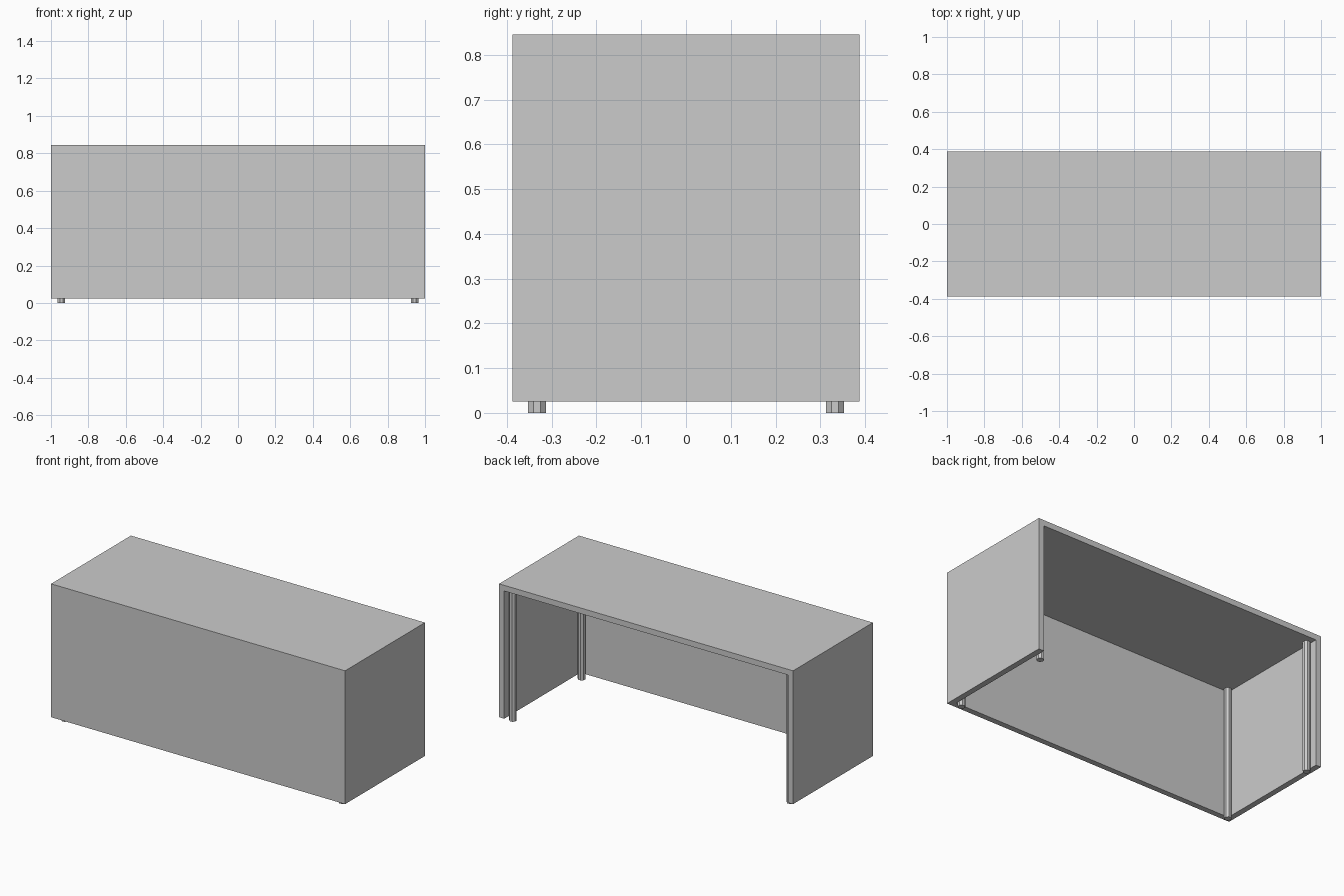
import bpy, math

if "Cube" in bpy.data.objects:
    bpy.data.objects.remove(bpy.data.objects["Cube"])

W, D, H = 2.0, 0.776, 0.845   # overall size
T = 0.035                     # panel thickness
FLOOR = 0.025                 # gap below panels


def box(name, x0, x1, y0, y1, z0, z1):
    bpy.ops.mesh.primitive_cube_add(
        size=1, location=((x0 + x1) / 2, (y0 + y1) / 2, (z0 + z1) / 2))
    ob = bpy.context.object
    ob.name = name
    ob.scale = (x1 - x0, y1 - y0, z1 - z0)
    bpy.ops.object.transform_apply(location=False, rotation=False, scale=True)
    return ob


# Table top covering the panels
box("desk_top", -W / 2, W / 2, -D / 2, D / 2, H - T, H)

# Modesty panel between the sides
box("front_panel", -W / 2 + T, W / 2 - T, -D / 2, -D / 2 + T, FLOOR, H - T)

for side, sx in (("left", -1), ("right", 1)):
    # Side panel
    xs = sorted((sx * W / 2, sx * (W / 2 - T)))
    box(side + "_panel", xs[0], xs[1], -D / 2, D / 2, FLOOR, H - T)
    # Faceted legs just inside the panels
    for end, sy in (("front", -1), ("back", 1)):
        bpy.ops.mesh.primitive_cylinder_add(
            vertices=8, radius=0.0215, depth=H - T,
            location=(sx * 0.944, sy * 0.333, (H - T) / 2),
            rotation=(0, 0, math.radians(22.5)))
        bpy.context.object.name = f"{end}_{side}_leg"
